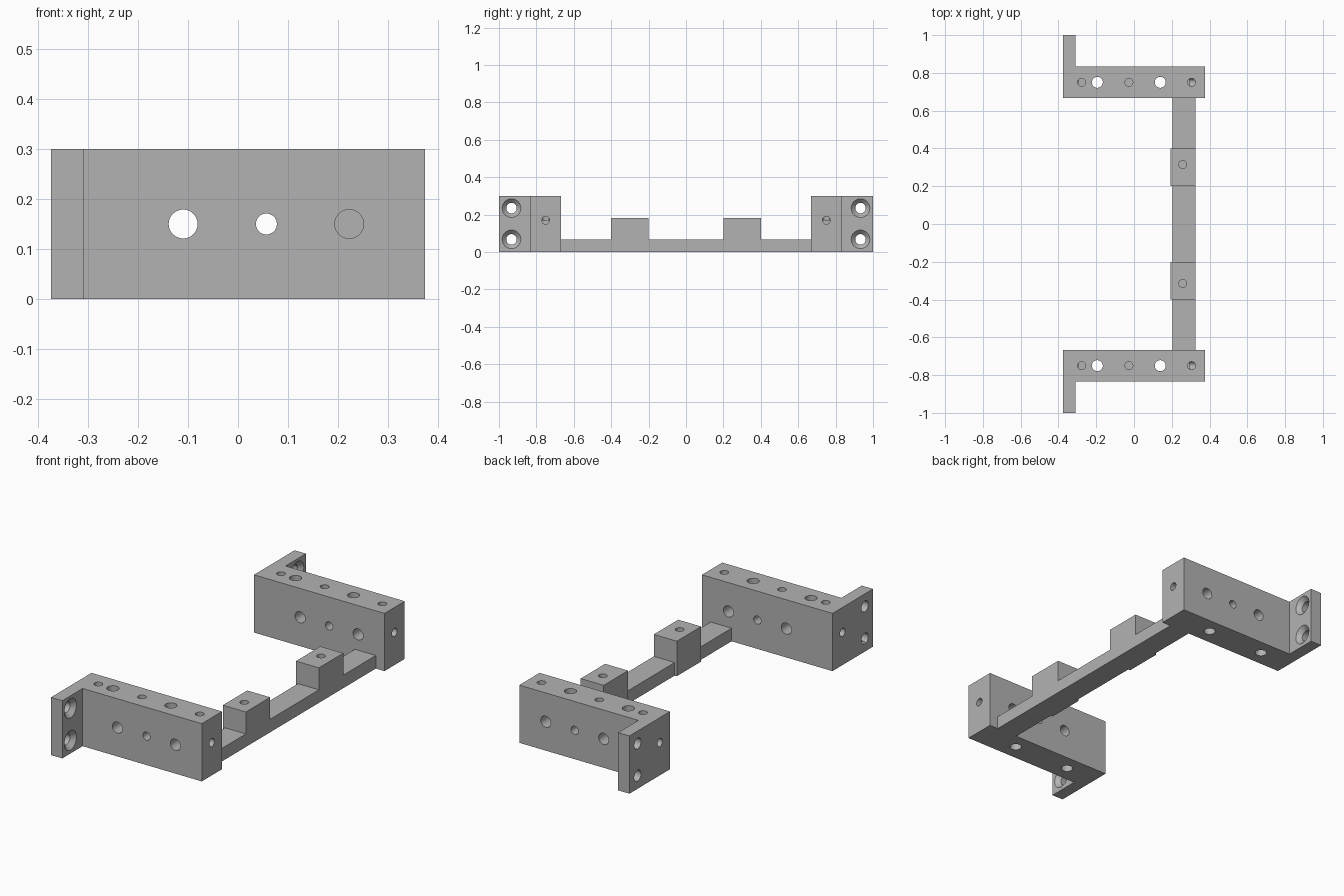
import bpy, math
from mathutils import Vector

default = bpy.data.objects.get("Cube")
if default:
    bpy.data.objects.remove(default, do_unlink=True)

grey = bpy.data.materials.new("plain_grey")
grey.use_nodes = True
grey.diffuse_color = (0.45, 0.45, 0.45, 1)
grey.node_tree.nodes["Principled BSDF"].inputs["Base Color"].default_value = (0.45, 0.45, 0.45, 1)


def prism(name, outline, z0, z1):
    """Extrude an xy outline from z0 to z1."""
    n = len(outline)
    if sum(a[0] * b[1] - b[0] * a[1] for a, b in zip(outline, outline[1:] + outline[:1])) < 0:
        outline = outline[::-1]
    verts = [(x, y, z) for z in (z0, z1) for x, y in outline]
    faces = [tuple(reversed(range(n))), tuple(range(n, 2 * n))]
    faces += [(i, (i + 1) % n, (i + 1) % n + n, i + n) for i in range(n)]
    mesh = bpy.data.meshes.new(name)
    mesh.from_pydata(verts, [], faces)
    mesh.materials.append(grey)
    obj = bpy.data.objects.new(name, mesh)
    bpy.context.collection.objects.link(obj)
    return obj


def box(name, x0, x1, y0, y1, z0, z1):
    return prism(name, [(x0, y0), (x1, y0), (x1, y1), (x0, y1)], z0, z1)


def drill(start, end, r1, r2=None):
    """Round cutter from start to end, tapered when r2 is given."""
    a, b = Vector(start), Vector(end)
    bpy.ops.mesh.primitive_cone_add(vertices=32, radius1=r1, radius2=r1 if r2 is None else r2,
                                    depth=(b - a).length, location=(a + b) / 2,
                                    rotation=(b - a).to_track_quat('Z', 'Y').to_euler())
    cutter = bpy.context.object
    cutter.name = "hole_cutter"
    cutter.hide_render = True
    cutter.data.materials.append(grey)
    return cutter


def combine(obj, tools, operation):
    bpy.ops.object.select_all(action='DESELECT')
    bpy.context.view_layer.objects.active = obj
    obj.select_set(True)
    for tool in tools:
        mod = obj.modifiers.new("combine", 'BOOLEAN')
        mod.operation, mod.solver, mod.object = operation, 'EXACT', tool
        bpy.ops.object.modifier_apply(modifier=mod.name)
        bpy.data.objects.remove(tool, do_unlink=True)
    bpy.ops.object.shade_smooth_by_angle(angle=math.radians(30))


SMALL, LARGE = 0.021, 0.029
HALF, HEIGHT = 0.375, 0.3
INNER, MID, OUTER = 0.667, 0.75, 0.833

# End blocks, each with a mounting flange on one side
for side, s in (("front", -1), ("back", 1)):
    outline = [(-HALF, INNER), (HALF, INNER), (HALF, OUTER), (-0.31, OUTER), (-0.31, 1), (-HALF, 1)]
    block = prism(side + "_block", [(x, s * y) for x, y in outline], 0, HEIGHT)
    y = s * MID
    holes = []
    # Vertical holes: through holes and blind screw holes
    for x in (-0.194, 0.139):
        holes.append(drill((x, y, -0.1), (x, y, 0.4), LARGE))
    for x in (-0.278, -0.027, 0.305):
        holes.append(drill((x, y, 0.17), (x, y, 0.4), SMALL))
    # Holes through the thickness of the block
    for x, r in ((-0.11, LARGE), (0.057, SMALL), (0.223, LARGE)):
        holes.append(drill((x, s * 0.6, 0.15), (x, s * 0.9, 0.15), r))
    # Blind holes in both ends
    for e in (-1, 1):
        holes.append(drill((e * 0.295, y, 0.17), (e * 0.45, y, 0.17), SMALL))
    # Countersunk flange holes
    for z in (0.068, 0.235):
        yf = s * 0.933
        holes.append(drill((-0.45, yf, z), (-0.25, yf, z), 0.028))
        holes.append(drill((-0.335, yf, z), (-0.305, yf, z), 0.025, 0.055))
    combine(block, holes, 'DIFFERENCE')

# Connecting rail with two raised posts
rail = box("connecting_rail", 0.205, 0.325, -INNER, INNER, 0, 0.068)
combine(rail, [box("post", 0.193, 0.325, c - 0.1, c + 0.1, 0, 0.182) for c in (-0.3, 0.3)], 'UNION')
combine(rail, [drill((0.257, c, 0.09), (0.257, c, 0.3), SMALL) for c in (-0.315, 0.315)], 'DIFFERENCE')
